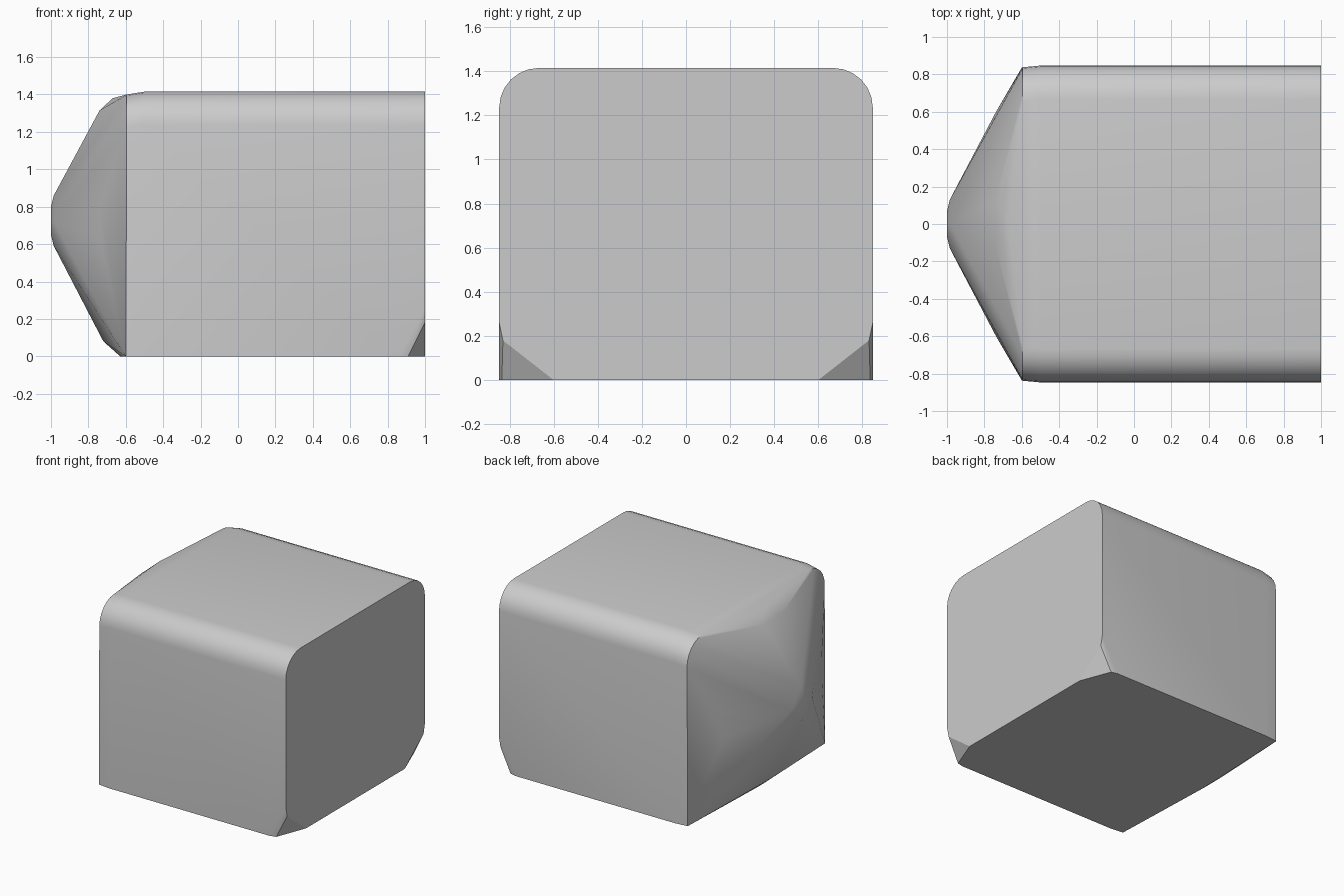
import bpy, bmesh, math

cube = bpy.data.objects.get("Cube")
if cube:
    bpy.data.objects.remove(cube, do_unlink=True)

HALF, TOP, MID = 0.847, 1.415, 0.72

# Plain grey material
grey = bpy.data.materials.new("plain grey")
grey.use_nodes = True
colour = (0.6, 0.6, 0.6, 1)
grey.diffuse_color = colour
grey.node_tree.nodes["Principled BSDF"].inputs["Base Color"].default_value = colour


def shoulder(x, half, top, radius, steps=6):
    """Rounded upper edge of the body's cross-section at x."""
    arc = [math.radians(90 * i / steps) for i in range(steps + 1)]
    return [(x, half - radius + radius * math.cos(a), top - radius + radius * math.sin(a))
            for a in arc]


# Body: flat end with rounded shoulders, slightly tucked in before the point
points = shoulder(1, HALF, TOP, 0.18) + shoulder(-0.5, HALF, TOP, 0.18)
points += shoulder(-0.595, 0.838, 1.40, 0.18)
points += [(-0.5, HALF, 0), (-0.6, 0.836, 0), (-0.63, 0, 0)]

# Cut lower corners of the flat end
points += [(1, 0.6, 0), (1, 0.83, 0.18), (1, HALF, 0.26), (0.91, 0.835, 0), (0.86, HALF, 0)]

# Pointed end: blunt tip, then the ridges that run back to the body
points += [(-1, 0.07, MID), (-1, 0, 0.65), (-1, 0, 0.8),
           (-0.985, 0.13, MID), (-0.985, 0, 0.59), (-0.985, 0, 0.86)]
points += [(-0.74, 0.12, 1.315), (-0.67, 0, 1.38), (-0.72, 0.1, 0.08)]
points += [(-0.735, 0.605, MID + 0.1), (-0.735, 0.605, MID - 0.1), (-0.67, 0.71, MID)]

# Skin the mirrored points with one convex shell
bm = bmesh.new()
for x, y, z in points:
    for side in ((1, -1) if y else (1,)):
        bm.verts.new((x, y * side, z))
hull = bmesh.ops.convex_hull(bm, input=bm.verts)
loose = [v for v in bm.verts if not v.link_faces]
bmesh.ops.delete(bm, geom=loose, context="VERTS")
bmesh.ops.dissolve_limit(bm, angle_limit=math.radians(0.5), verts=bm.verts, edges=bm.edges)
bmesh.ops.recalc_face_normals(bm, faces=bm.faces)

mesh = bpy.data.meshes.new("pointed_block")
bm.to_mesh(mesh)
bm.free()
mesh.materials.append(grey)
block = bpy.data.objects.new("pointed_block", mesh)
bpy.context.collection.objects.link(block)

# Soft shading with crisp corners
bpy.context.view_layer.objects.active = block
block.select_set(True)
bpy.ops.object.shade_smooth_by_angle(angle=math.radians(25))
